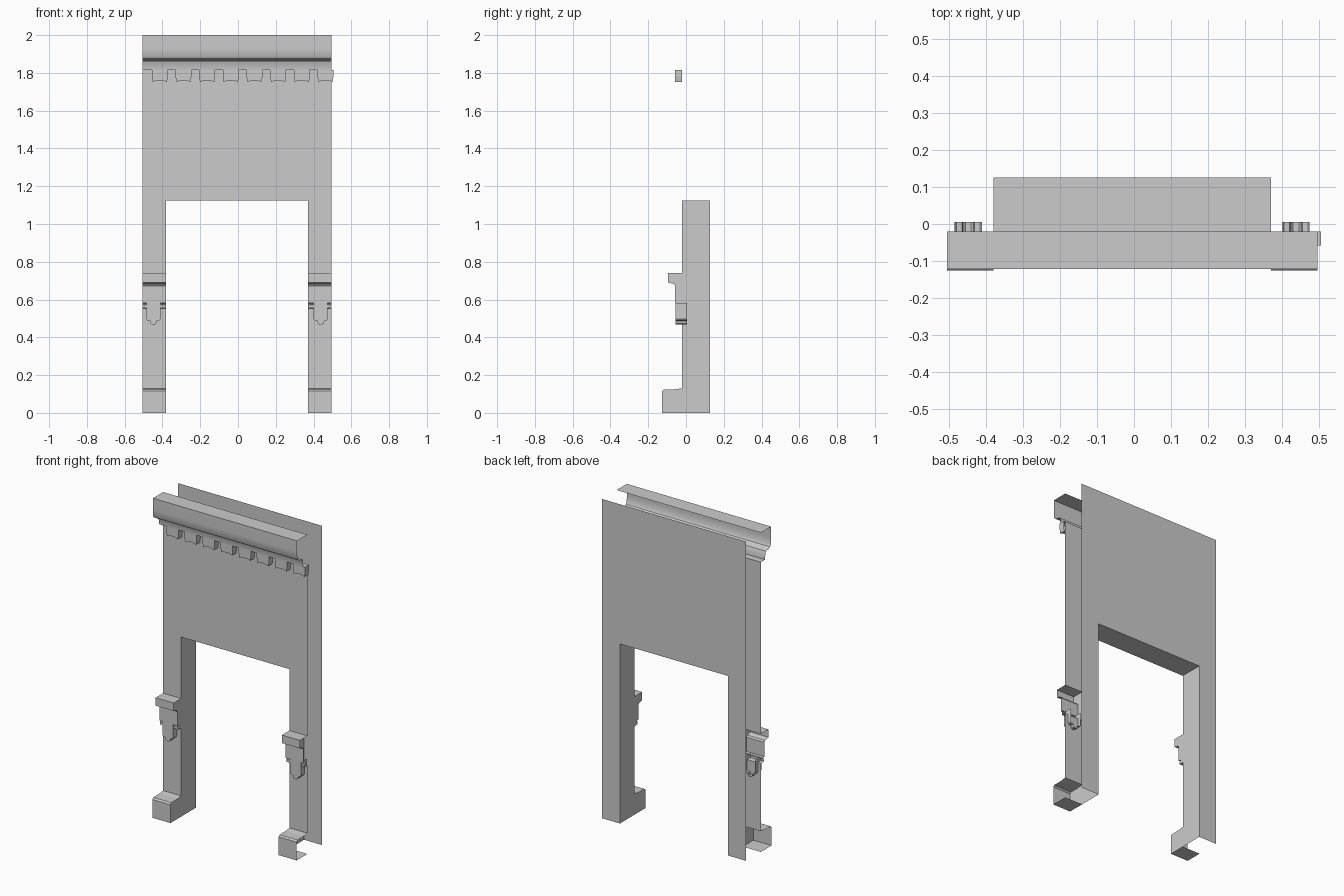
import bpy

if "Cube" in bpy.data.objects:
    bpy.data.objects.remove(bpy.data.objects["Cube"])

CX, HALF, OPEN = -0.005, 0.5, 0.375      # wall centre, half width, half opening
L, R = CX - HALF, CX + HALF
FRONT, BACK, LINTEL = -0.02, 0.126, 1.125


def make(name, verts, faces, smooth=False):
    me = bpy.data.meshes.new(name)
    me.from_pydata(verts, [], faces)
    me.update()
    ob = bpy.data.objects.new(name, me)
    bpy.context.collection.objects.link(ob)
    if smooth:
        bpy.ops.object.select_all(action='DESELECT')
        ob.select_set(True)
        bpy.context.view_layer.objects.active = ob
        bpy.ops.object.shade_smooth_by_angle(angle=0.6)
    return ob


def sweep(name, profile, x0, x1, smooth=False):
    """Open sheet: a (y, z) profile carried from x0 to x1."""
    n = len(profile)
    verts = [(x, y, z) for x in (x0, x1) for y, z in profile]
    faces = [(i, n + i, n + i + 1, i + 1) for i in range(n - 1)]
    return make(name, verts, faces, smooth)


def shell(name, outline, cx, y0, y1):
    """Front-facing outline (u, z), counter-clockwise, with side walls, open at the back."""
    n = len(outline)
    verts = [(cx + u, y, z) for y in (y0, y1) for u, z in outline]
    faces = [tuple(range(n))]
    faces += [(i, n + i, n + (i + 1) % n, (i + 1) % n) for i in range(n)]
    return verts, faces


# Leg profile: plinth block, shaft, bracket, shaft
leg = [(FRONT, 0), (-0.126, 0), (-0.126, 0.115), (-0.117, 0.124), (-0.06, 0.125),
       (FRONT, 0.13), (FRONT, 0.553),
       (-0.05, 0.556), (-0.05, 0.572), (-0.04, 0.575), (-0.04, 0.58), (-0.057, 0.582),
       (-0.057, 0.672), (-0.064, 0.682), (-0.094, 0.69), (-0.094, 0.74), (FRONT, 0.74),
       (FRONT, LINTEL)]

# Bracket tongue, right half of the outline from bottom to top
half = [(0.008, 0.467), (0.014, 0.472), (0.017, 0.487), (0.032, 0.489),
        (0.037, 0.496), (0.037, 0.582)]
tongue = half + [(-u, z) for u, z in reversed(half)]

for side, s in (("left", -1), ("right", 1)):
    inner, outer = CX + s * OPEN, CX + s * HALF
    x0, x1 = sorted((inner, outer))
    sweep(side + "_leg_front", leg, x0, x1)
    sweep(side + "_leg_back", [(BACK, LINTEL), (BACK, 0)], x0, x1)
    # Reveal closes the inner side of the leg
    rim = leg + [(BACK, LINTEL), (BACK, 0)]
    order = list(range(len(rim)))
    make(side + "_reveal", [(inner, y, z) for y, z in rim],
         [order if s > 0 else order[::-1]])
    v, f = shell("tongue", tongue, CX + s * 0.4425, -0.056, 0.005)
    f.pop(len(half))                      # open top
    make(side + "_bracket_tongue", v, f)

# Upper wall and lintel underside
sweep("upper_wall_front", [(FRONT, LINTEL), (FRONT, 1.815)], L, R)
sweep("upper_wall_back", [(BACK, 2.0), (BACK, LINTEL)], L, R)
sweep("lintel_underside", [(BACK, LINTEL), (FRONT, LINTEL)], CX - OPEN, CX + OPEN)

# Cornice
sweep("cornice", [(FRONT, 1.815), (-0.062, 1.815), (-0.064, 1.855), (-0.07, 1.864),
                  (-0.095, 1.868), (-0.112, 1.876), (-0.12, 1.89), (-0.121, 1.93),
                  (-0.121, 2.0), (FRONT, 2.0)], L, R, smooth=True)

# Row of eight dentils with arched undersides
dentil = [(-0.042, 1.815), (-0.042, 1.782), (-0.038, 1.752), (-0.02, 1.758), (0, 1.761),
          (0.02, 1.758), (0.038, 1.752), (0.042, 1.782), (0.042, 1.815)]
for i in range(8):
    v, f = shell("dentil", dentil, -0.414 + 0.1253 * i, -0.058, FRONT)
    make("dentil_%d" % (i + 1), v, f)
